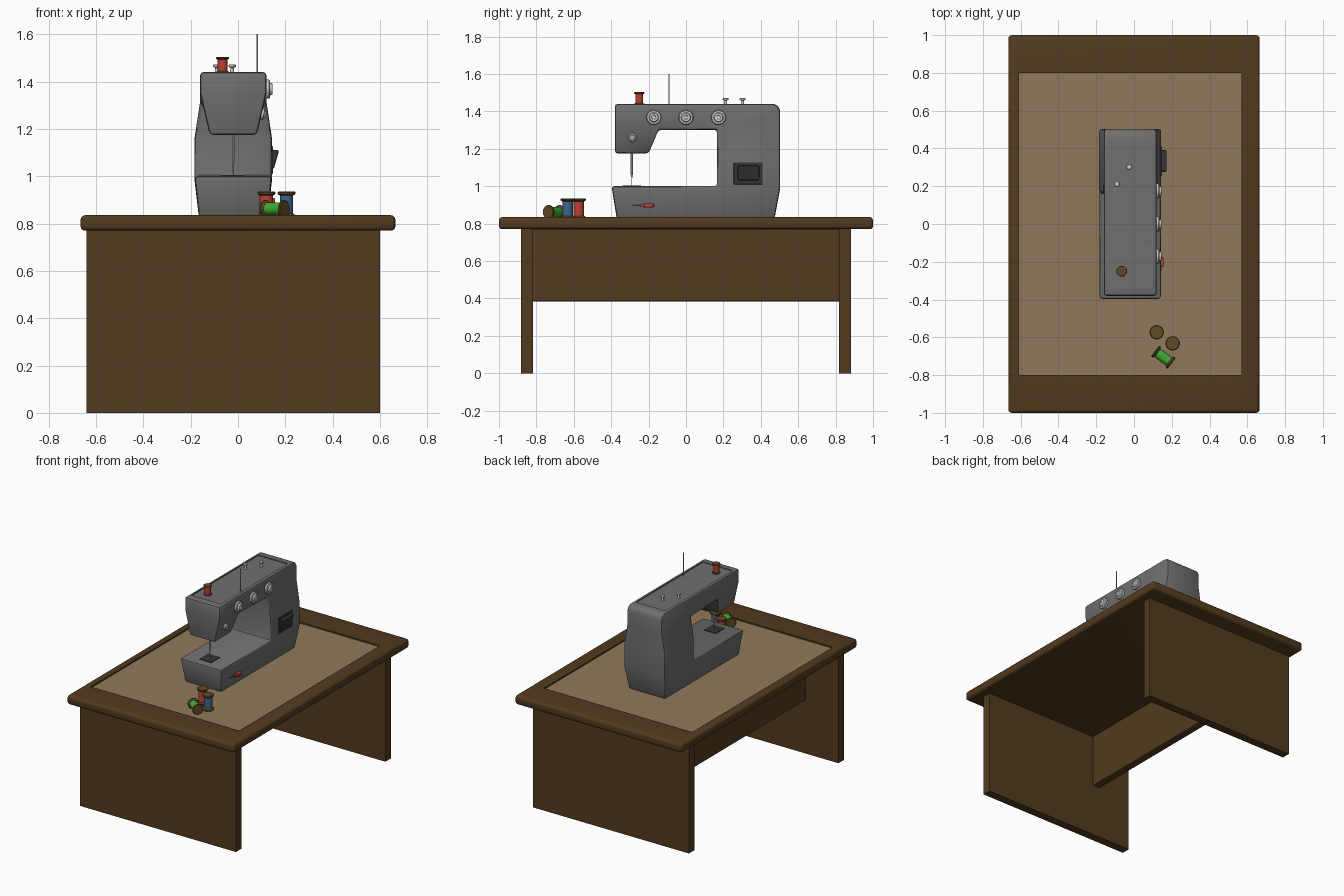
import bpy, bmesh, math
from mathutils import Vector, Matrix

if "Cube" in bpy.data.objects:
    bpy.data.objects.remove(bpy.data.objects["Cube"])


def mat(name, r, g, b):
    m = bpy.data.materials.new(name)
    m.diffuse_color = (r, g, b, 1)
    m.use_nodes = True
    m.node_tree.nodes["Principled BSDF"].inputs["Base Color"].default_value = m.diffuse_color
    return m


WOOD = mat("wood", .085, .043, .013)
MAT = mat("table_inlay", .28, .19, .105)
REEL = mat("reel_wood", .12, .07, .02)
GREY = mat("machine_grey", .16, .16, .16)
DARK = mat("dark_plastic", .035, .035, .04)
RED = mat("red", .5, .05, .035)
BLUE = mat("blue", .05, .13, .26)
GREEN = mat("green", .05, .4, .03)
FLOOR = .825    # recessed table surface
CX = -.02       # machine centre line


def finish(bm, name, *mats):
    bmesh.ops.recalc_face_normals(bm, faces=bm.faces[:])
    me = bpy.data.meshes.new(name)
    bm.to_mesh(me)
    bm.free()
    ob = bpy.data.objects.new(name, me)
    bpy.context.collection.objects.link(ob)
    for m in mats:
        if m:
            me.materials.append(m)
    return ob


def smooth(ob):
    bpy.ops.object.select_all(action='DESELECT')
    bpy.context.view_layer.objects.active = ob
    ob.select_set(True)
    bpy.ops.object.shade_smooth_by_angle(angle=math.radians(35))


def box_bm(lo, hi, bevel=0, seg=2):
    bm = bmesh.new()
    bmesh.ops.create_cube(bm, size=1)
    for v in bm.verts:
        v.co = Vector([(a + b) / 2 + c * (b - a) for a, b, c in zip(lo, hi, v.co)])
    if bevel:
        bmesh.ops.bevel(bm, geom=bm.edges[:], offset=bevel, segments=seg,
                        profile=.5, affect='EDGES')
    return bm


def box(name, lo, hi, m, bevel=0):
    return finish(box_bm(lo, hi, bevel), name, m)


def lathe(name, profile, m, loc, axis=(0, 0, 1), n=24):
    """Revolve (radius, height) points, capped at both ends, along axis."""
    bm = bmesh.new()
    rings = [[bm.verts.new((r * math.cos(2 * math.pi * i / n), r * math.sin(2 * math.pi * i / n), h))
              for i in range(n)] for r, h in profile]
    for a, b in zip(rings, rings[1:]):
        for i in range(n):
            j = (i + 1) % n
            bm.faces.new((a[i], a[j], b[j], b[i]))
    bm.faces.new(rings[0])
    bm.faces.new(rings[-1])
    rot = Vector((0, 0, 1)).rotation_difference(Vector(axis)).to_matrix().to_4x4()
    bm.transform(Matrix.Translation(loc) @ rot)
    ob = finish(bm, name, m)
    smooth(ob)
    return ob


def spool(name, m, loc, r, h, axis=(0, 0, 1)):
    t, c = h * .09, r * .45
    lathe(name + "_reel", [(r * .9, 0), (r, t * .4), (r, t), (r * .75, t * 1.7), (c, t * 1.7),
                           (c, h - t * 1.7), (r * .75, h - t * 1.7), (r, h - t),
                           (r, h - t * .4), (r * .9, h)], REEL, loc, axis)
    lathe(name + "_thread", [(r * .74, t * 1.6), (r * .74, h - t * 1.6)], m, loc, axis)


# Table top with rounded rim and sunken inlay
bm = box_bm((-.665, -1, .77), (.665, 1, .835), .018, 3)
top = max(bm.faces, key=lambda f: f.calc_center_median().z)
bmesh.ops.inset_individual(bm, faces=[top], thickness=.03)
for v in top.verts:
    v.co.x = .57 if v.co.x > 0 else -.61
    v.co.y = math.copysign(.8, v.co.y)
top = bmesh.ops.extrude_discrete_faces(bm, faces=[top])["faces"][0]
for v in top.verts:
    v.co.z = FLOOR
top.material_index = 1
smooth(finish(bm, "table_top", WOOD, MAT))

# Side panels and cross panel
for side, y in (("front", -.85), ("back", .85)):
    box(side + "_leg_panel", (-.64, y - .031, 0), (.60, y + .031, .772), WOOD)
box("cross_panel", (-.38, -.82, .383), (-.32, .82, .772), WOOD, .008)

# Machine body: (y, z, half width) points of the side, mirrored across its centre
P = [(-.37, FLOOR, .145), (.166, FLOOR, .145), (.473, FLOOR, .145), (.503, .985, .164),
     (.503, 1.157, .164), (.503, 1.305, .14), (.503, 1.405, .14), (.493, 1.43, .14),
     (.468, 1.44, .14), (.166, 1.44, .14), (-.147, 1.44, .14), (-.38, 1.44, .14),
     (-.38, 1.35, .14), (-.38, 1.175, .10), (-.20, 1.175, .10), (-.147, 1.3, .1286),
     (.166, 1.3, .14), (.166, 1.157, .164), (.166, 1.0, .164), (-.398, 1.0, .164),
     (-.147, 1.35, .14)]
SIDE = [(0, 1, 18, 19), (1, 2, 3, 18), (18, 3, 4, 17), (17, 4, 5, 16),
        (16, 5, 6, 7, 8, 9), (20, 15, 16, 9, 10), (12, 20, 10, 11), (12, 13, 14, 15, 20)]
bm = bmesh.new()
L, R = [[bm.verts.new((CX + s * w, y, z)) for y, z, w in P] for s in (-1, 1)]
for f in SIDE:
    bm.faces.new([R[i] for i in f])
    bm.faces.new([L[i] for i in reversed(f)])
for i in range(20):
    j = (i + 1) % 20
    bm.faces.new((R[i], L[i], L[j], R[j]))
body = finish(bm, "machine_body", GREY)
bev = body.modifiers.new("soft_edges", 'BEVEL')
bev.width, bev.segments, bev.limit_method, bev.angle_limit = .014, 2, 'ANGLE', math.radians(40)
cut = box("top_recess_cutter", (-.14, -.33, 1.434), (.097, .43, 1.5), None)
cut.hide_render = True
boo = body.modifiers.new("top_recess", 'BOOLEAN')
boo.object, boo.operation, boo.solver = cut, 'DIFFERENCE', 'EXACT'
bpy.context.view_layer.objects.active = body
for name in ("soft_edges", "top_recess"):
    bpy.ops.object.modifier_apply(modifier=name)
bpy.data.objects.remove(cut)
smooth(body)

# Needle, presser and needle plate
lathe("needle_bar", [(.006, 1.06), (.006, 1.19)], None, (CX, -.29, 0), n=10)
lathe("needle", [(.002, 1.0), (.003, 1.07)], None, (CX, -.29, 0), n=8)
box("needle_plate", (-.07, -.34, .995), (.025, -.24, 1.004), DARK)

# Stitch dials and tension knob
DIAL = [(1, -.01), (1, .012), (.9, .016), (.66, .017), (.62, .024), (.55, .027), (.3, .027), (.27, .023)]
for i, y in enumerate((-.172, 0, .174)):
    lathe("dial_%d" % (i + 1), [(r * .04, h) for r, h in DIAL], None, (.119, y, 1.368), (1, 0, 0))
lathe("tension_knob", [(r * .024, h * .6) for r, h in DIAL], None, (.101, -.287, 1.262), (.975, 0, -.22))

# Foot-speed switch: frame plus wedge shaped rocker
box("switch_frame", (.12, .255, 1.01), (.148, .41, 1.127), DARK, .003)
bm = box_bm((.13, .275, 1.03), (.174, .392, 1.11))
for v in bm.verts:
    if v.co.x > .15 and v.co.z < 1.07:
        v.co.x = .151
bmesh.ops.bevel(bm, geom=bm.edges[:], offset=.008, segments=2, profile=.5, affect='EDGES')
finish(bm, "switch_rocker", DARK)

# Reverse lever in its slot
box("lever_slot", (.11, -.285, .894), (.1345, -.17, .902), DARK)
box("lever_stem", (.11, -.245, .892), (.146, -.165, .902), RED, .002)
box("lever_grip", (.125, -.225, .886), (.157, -.175, .908), RED, .005)

# Top pins, thread guide rod and mounted spool
for i, (x, y) in enumerate(((-.025, .302), (-.09, .212))):
    lathe("winder_pin_%d" % (i + 1), [(.009, 0), (.007, .026), (.016, .03), (.016, .037), (.012, .04)],
          None, (x, y, 1.432), n=16)
lathe("thread_rod", [(.003, 1.42), (.003, 1.6)], None, (.082, -.09, 0), n=8)
spool("top_spool", RED, (-.065, -.25, 1.434), .028, .069)

# Loose thread spools on the table
spool("red_spool", RED, (.12, -.573, FLOOR), .038, .11)
spool("blue_spool", BLUE, (.205, -.632, FLOOR), .038, .11)
spool("green_spool", GREEN, (.111, -.672, FLOOR + .037), .037, .11, (.8, -.6, 0))
